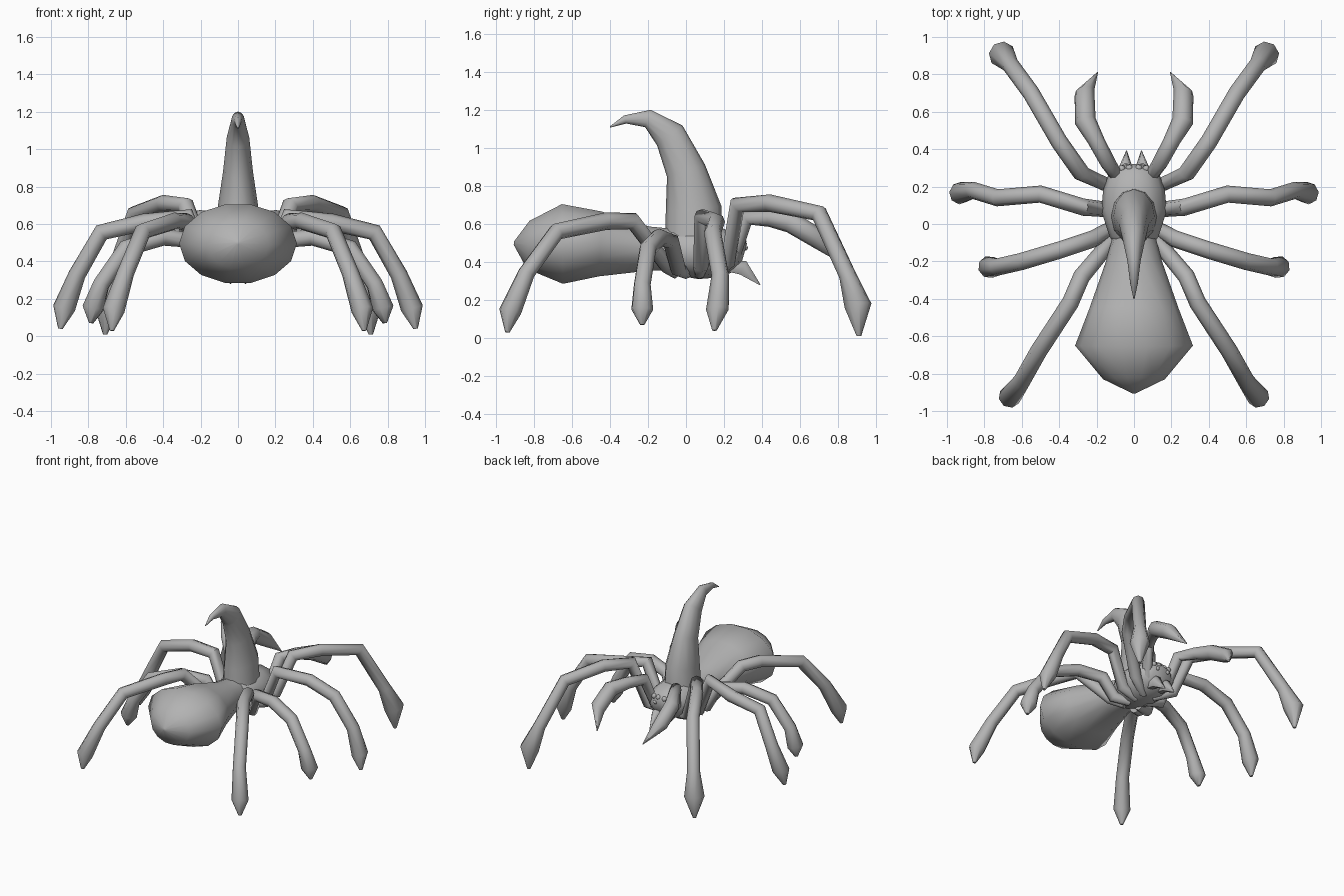
import bpy, bmesh, math
from mathutils import Vector

cube = bpy.data.objects.get("Cube")
if cube:
    bpy.data.objects.remove(cube, do_unlink=True)

grey = bpy.data.materials.new("plain_grey")
grey.use_nodes = True
grey.diffuse_color = (0.45, 0.45, 0.45, 1)
grey.node_tree.nodes["Principled BSDF"].inputs["Base Color"].default_value = (0.45, 0.45, 0.45, 1)


def finish(name, bm, mirror=False, angle=60):
    bmesh.ops.recalc_face_normals(bm, faces=bm.faces)
    mesh = bpy.data.meshes.new(name)
    bm.to_mesh(mesh)
    bm.free()
    mesh.materials.append(grey)
    ob = bpy.data.objects.new(name, mesh)
    bpy.context.collection.objects.link(ob)
    if mirror:
        ob.modifiers.new("Mirror", 'MIRROR').use_mirror_merge = False
    bpy.ops.object.select_all(action='DESELECT')
    ob.select_set(True)
    bpy.context.view_layer.objects.active = ob
    bpy.ops.object.shade_smooth_by_angle(angle=math.radians(angle))


def loft(name, path, radii, side=(1, 0, 0), sides=8, mirror=False):
    """Tube along path; radii are (sideways, other) pairs, the ends are capped."""
    bm = bmesh.new()
    pts = [Vector(p) for p in path]
    side = Vector(side).normalized()
    rings = []
    for i, p in enumerate(pts):
        a = (p - pts[max(i - 1, 0)]).normalized()
        b = (pts[min(i + 1, len(pts) - 1)] - p).normalized()
        up = side.cross((a + b).normalized()).normalized()
        rs, ru = radii[i]
        ring = []
        for k in range(sides):
            t = math.tau * k / sides
            ring.append(bm.verts.new(p + side * rs * math.cos(t) + up * ru * math.sin(t)))
        rings.append(ring)
    for r, s in zip(rings, rings[1:]):
        for k in range(sides):
            n = (k + 1) % sides
            bm.faces.new((r[k], r[n], s[n], s[k]))
    bm.faces.new(rings[0])
    bm.faces.new(rings[-1])
    finish(name, bm, mirror)


# Abdomen and head
loft("abdomen",
     [(0, -.05, .465), (0, -.2, .47), (0, -.45, .495), (0, -.65, .495), (0, -.83, .49), (0, -.905, .5)],
     [(.11, .11), (.15, .12), (.238, .175), (.315, .215), (.165, .13), (.01, .01)], sides=14)
loft("head",
     [(0, -.12, .46), (0, -.07, .46), (0, .07, .45), (0, .18, .45), (0, .27, .45), (0, .305, .44)],
     [(.085, .09), (.13, .125), (.175, .14), (.165, .13), (.135, .1), (.08, .06)], sides=12)

# Curved horn on the back of the head
loft("horn",
     [(0, .04, .5), (0, .04, .68), (0, 0, .88), (0, -.085, 1.065),
      (0, -.2, 1.155), (0, -.32, 1.15), (0, -.4, 1.11)],
     [(.125, .15), (.11, .147), (.08, .105), (.06, .085), (.035, .048), (.02, .022), (.003, .003)],
     sides=12)

# Legs: root under the body, arch, knee, narrow shin, bulb and pointed foot
legs = {
    "front_leg": [(.04, .15, .34), (.17, .22, .4), (.28, .27, .7), (.4, .44, .71), (.55, .7, .655),
                  (.66, .85, .33), (.705, .905, .17), (.71, .91, .01)],
    "second_leg": [(.04, .07, .34), (.17, .08, .38), (.27, .09, .64), (.5, .16, .61), (.73, .14, .555),
                   (.86, .18, .33), (.93, .165, .15), (.95, .15, .04)],
    "third_leg": [(.04, 0, .34), (.15, -.04, .36), (.22, -.08, .51), (.4, -.14, .53), (.6, -.2, .47),
                  (.73, -.23, .28), (.775, -.23, .15), (.785, -.23, .07)],
    "rear_leg": [(.04, -.05, .34), (.13, -.1, .38), (.28, -.28, .615), (.34, -.42, .615), (.51, -.68, .56),
                 (.6, -.84, .34), (.665, -.925, .14), (.675, -.94, .03)],
}
thickness = [.03, .042, .046, .046, .046, .046, .06, .012]
for name, path in legs.items():
    d = Vector(path[-1]) - Vector(path[1])
    bulb = .012 if name == "front_leg" else 0
    radii = [(r, r) for r in thickness]
    radii[-2] = (thickness[-2] + bulb, thickness[-2] + bulb)
    loft(name + "s", path, radii, side=(-d.y, d.x, 0), mirror=True)

# Feelers with hooked claws
loft("feelers",
     [(.04, .2, .36), (.09, .25, .42), (.135, .32, .63), (.2, .44, .63), (.26, .55, .61), (.265, .7, .52), (.195, .81, .4)],
     [(.025, .025), (.035, .035), (.042, .042), (.045, .045), (.057, .057), (.055, .055), (.003, .003)],
     side=(1, -.3, 0), mirror=True)

# Fangs
loft("fangs", [(.045, .22, .38), (.045, .3, .37), (.04, .39, .28)],
     [(.035, .035), (.038, .045), (.003, .003)], sides=6, mirror=True)

# Eyes in a row above the fangs
bm = bmesh.new()
for x, y, z, r in ((.025, .298, .51, .02), (.065, .295, .51, .02), (.045, .31, .475, .016), (.095, .28, .49, .016)):
    made = bmesh.ops.create_uvsphere(bm, u_segments=8, v_segments=6, radius=r)
    bmesh.ops.translate(bm, verts=made["verts"], vec=(x, y, z))
finish("eyes", bm, mirror=True)
